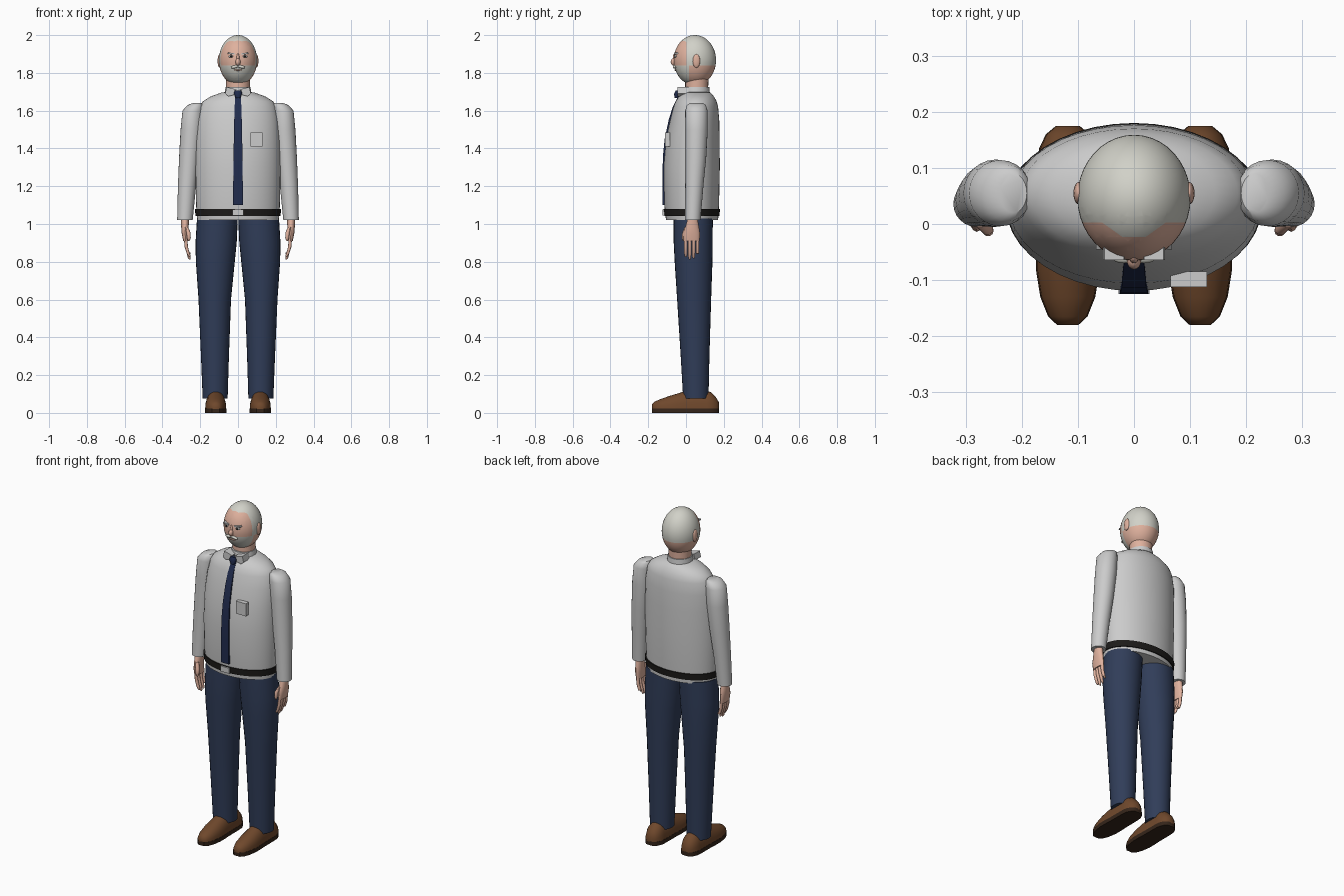
import bpy, bmesh
from math import cos, sin, pi, radians
from mathutils import Vector, Matrix


def mat(name, *c):
    m = bpy.data.materials.new(name)
    m.diffuse_color = (*c, 1)
    return m


SKIN = mat("skin", .74, .44, .34)
HAIR = mat("grey_hair", .64, .64, .58)
NAVY = mat("trouser_navy", .03, .047, .10)
TIE = mat("tie_navy", .015, .025, .075)
BROWN = mat("shoe_brown", .16, .065, .025)
DARK = mat("dark", .012, .011, .01)
SOLE = mat("sole_dark", .035, .018, .01)
PALE = mat("pale", .75, .75, .73)


def finish(name, bm, m=None, angle=40):
    bmesh.ops.recalc_face_normals(bm, faces=bm.faces)
    me = bpy.data.meshes.new(name)
    bm.to_mesh(me)
    bm.free()
    o = bpy.data.objects.new(name, me)
    bpy.context.collection.objects.link(o)
    if m:
        me.materials.append(m)
    bpy.ops.object.select_all(action='DESELECT')
    o.select_set(True)
    bpy.context.view_layer.objects.active = o
    bpy.ops.object.shade_smooth_by_angle(angle=radians(angle))
    return o


def skin_rings(name, rings, m=None, angle=40):
    """Join rings of points into a capped tube."""
    bm = bmesh.new()
    vs = [[bm.verts.new(p) for p in r] for r in rings]
    n = len(vs[0])
    for a, b in zip(vs, vs[1:]):
        for i in range(n):
            bm.faces.new((a[i], a[(i + 1) % n], b[(i + 1) % n], b[i]))
    bm.faces.new(vs[0])
    bm.faces.new(vs[-1])
    return finish(name, bm, m, angle)


def loft(name, sections, m=None, n=24, s=1, angle=40):
    """Stack horizontal ellipses (cx, cy, z, rx, ry)."""
    return skin_rings(name, [[(s * (cx + rx * cos(2 * pi * i / n)), cy + ry * sin(2 * pi * i / n), z)
                              for i in range(n)] for cx, cy, z, rx, ry in sections], m, angle)


def ball(name, loc, r, m=None, tilt=0):
    bm = bmesh.new()
    bmesh.ops.create_uvsphere(bm, u_segments=20, v_segments=12, radius=1)
    bmesh.ops.transform(bm, verts=bm.verts, matrix=Matrix.Translation(loc)
                        @ Matrix.Rotation(tilt, 4, 'Y') @ Matrix.Diagonal((*r, 1)))
    return finish(name, bm, m)


def plate(name, outline, y0, y1, m=None):
    return skin_rings(name, [[(x, y, z) for x, z in outline] for y in (y0, y1)], m, 30)


def box(name, x0, x1, y0, y1, z0, z1, m=None):
    return plate(name, [(x0, z0), (x1, z0), (x1, z1), (x0, z1)], y0, y1, m)


# shirt body
loft("shirt_body", [(0, .032, 1.02, .216, .138), (0, .03, 1.1, .222, .145), (0, .03, 1.3, .226, .149),
                    (0, .036, 1.45, .224, .142), (0, .046, 1.55, .217, .13), (0, .052, 1.62, .203, .118),
                    (0, .054, 1.65, .185, .108), (0, .055, 1.675, .145, .093),
                    (0, .055, 1.695, .09, .075), (0, .055, 1.70, .06, .06)], n=40)

# belt and buckle
loft("belt", [(0, .031, 1.043, .225, .146), (0, .031, 1.08, .228, .149)], DARK, 40)
box("belt_buckle", -.028, .028, -.125, -.11, 1.045, 1.077, PALE)

# chest pocket
box("chest_pocket", .065, .13, -.112, -.085, 1.41, 1.485)

# collar band and flaps
loft("collar_band", [(0, .053, 1.675, .074, .075), (0, .055, 1.725, .066, .068)], n=32)
for s in (1, -1):
    plate("collar_flap", [(s * x, z) for x, z in
                          ((.008, 1.712), (.06, 1.725), (.068, 1.69), (.05, 1.676), (.02, 1.684))], -.045, .012)

# tie with knot
TIE_PATH = [(1.69, -.034, .014), (1.62, -.07, .018), (1.55, -.092, .02), (1.45, -.113, .022),
            (1.36, -.122, .024), (1.25, -.125, .025), (1.10, -.125, .026)]
skin_rings("tie", [[(-w, y, z), (w, y, z), (w, y + .014, z), (-w, y + .014, z)] for z, y, w in TIE_PATH], TIE)
loft("tie_knot", [(0, -.05, 1.667, .012, .011), (0, -.047, 1.69, .022, .016), (0, -.042, 1.708, .018, .012)],
     TIE, 12)

# neck
loft("neck", [(0, .056, 1.68, .062, .06), (0, .058, 1.80, .064, .062)], SKIN)

# head: skin, hair and beard regions cut along planes
bm = bmesh.new()
bmesh.ops.create_uvsphere(bm, u_segments=40, v_segments=28, radius=1)
bmesh.ops.transform(bm, verts=bm.verts, matrix=Matrix.Translation((0, .047, 1.867))
                    @ Matrix.Diagonal((.101, .112, .133, 1)))
for co, no in (((0, 0, 1.838), (0, 0, 1)), ((0, .003, 0), (0, 1, 0)), ((0, .015, 0), (0, 1, 0)),
               ((0, -.023, 0), (0, 1, 0)), ((0, -.038, 0), (.714, -1, 0)), ((0, -.038, 0), (-.714, -1, 0))):
    bmesh.ops.bisect_plane(bm, geom=bm.verts[:] + bm.edges[:] + bm.faces[:],
                           plane_co=co, plane_no=Vector(no).normalized())
for f in bm.faces:
    c = f.calc_center_median()
    if c.z > 1.838:
        peak = c.z > 1.93 and c.y > -.023 and c.y > -.038 + .714 * abs(c.x)
        f.material_index = int(c.y > .003 or peak)
    else:
        f.material_index = int(c.y < .015)
head = finish("head_with_hair_and_beard", bm, SKIN)
head.data.materials.append(HAIR)

# face
ball("nose", (0, -.064, 1.858), (.013, .017, .02), SKIN)
ball("nose_bridge", (0, -.06, 1.878), (.008, .01, .025), SKIN)
ball("mouth", (0, -.055, 1.815), (.022, .006, .004), SKIN)
for s in (1, -1):
    ball("ear", (s * .098, .055, 1.863), (.01, .02, .036), SKIN)
    ball("eye", (s * .036, -.054, 1.887), (.014, .008, .007), PALE)
    ball("pupil", (s * .036, -.06, 1.887), (.006, .004, .006), DARK)
    plate("eyebrow", [(s * x, z) for x, z in
                      ((.017, 1.896), (.055, 1.9), (.053, 1.908), (.018, 1.904))], -.064, -.035, PALE)
    ball("moustache", (s * .018, -.06, 1.832), (.021, .01, .008), HAIR, s * .2)

for s in (1, -1):
    # sleeve
    loft("sleeve", [(.215, .055, 1.64, .024, .035), (.225, .055, 1.63, .042, .05), (.238, .055, 1.60, .056, .059),
                    (.246, .055, 1.5, .058, .06), (.258, .051, 1.35, .054, .056), (.27, .044, 1.2, .048, .048),
                    (.281, .036, 1.02, .041, .041)], None, 24, s)
    # hand
    loft("palm", [(.281, .035, 1.03, .022, .026), (.281, .033, .99, .02, .035), (.28, .03, .95, .018, .044),
                  (.277, .03, .91, .013, .042)], SKIN, 16, s)
    for i, tip in enumerate((.825, .812, .818, .84)):
        y = -.001 + .0207 * i
        loft("finger", [(.277, y, .925, .009, .0095), (.274, y, .88, .009, .0095), (.264, y, .845, .008, .009),
                        (.258, y, tip + .008, .007, .008), (.256, y, tip, .003, .004)], SKIN, 10, s)
    loft("thumb", [(.275, .005, .985, .01, .012), (.262, -.008, .955, .011, .012), (.26, -.012, .925, .01, .01),
                   (.26, -.012, .91, .004, .004)], SKIN, 10, s)
    # trouser leg
    loft("trouser_leg", [(.121, .052, .075, .066, .067), (.122, .048, .3, .074, .076), (.123, .043, .6, .086, .09),
                         (.12, .04, .8, .103, .1), (.116, .038, .9, .109, .103), (.109, .038, 1.03, .108, .104)],
         NAVY, 28, s)
    # shoe upper and sole
    ST = [(-.18, .018, .045), (-.165, .034, .06), (-.13, .048, .075), (-.08, .056, .092), (-.03, .056, .107),
          (0, .054, .117), (.11, .053, .117), (.135, .05, .108), (.16, .038, .08), (.175, .02, .055)]
    skin_rings("shoe_upper", [[(s * .118 + w * cos(pi * i / 12), y, .02 + (h - .02) * sin(pi * i / 12) ** .8)
                               for i in range(13)] for y, w, h in ST], BROWN, 50)
    skin_rings("shoe_sole", [[(s * .118 + x * (w + .001), y, z) for x, z in ((1, 0), (1, .024), (-1, .024), (-1, 0))]
                             for y, w, h in ST], SOLE)
